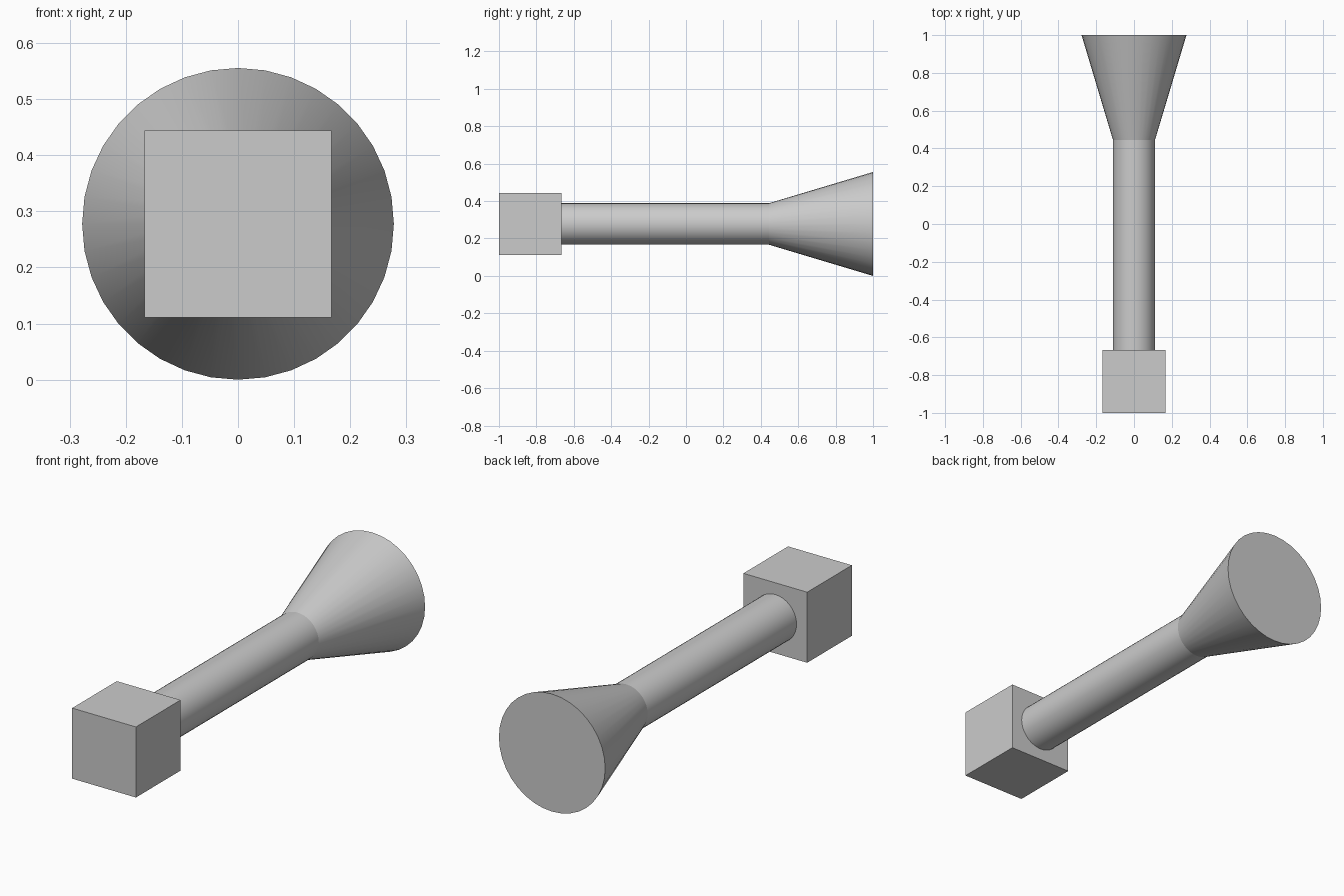
import bpy, bmesh
from math import radians

if "Cube" in bpy.data.objects:
    bpy.data.objects.remove(bpy.data.objects["Cube"])

U = 1 / 18            # base unit of the design
AXIS_Z = 5 * U        # height of the long axis
SIDES = 36


def turned_part(name, y0, y1, r0, r1, cap_end=False):
    """Round part along +y from y0 to y1; only the exposed end is capped."""
    bpy.ops.mesh.primitive_cone_add(
        vertices=SIDES, radius1=r0, radius2=r1, depth=y1 - y0,
        end_fill_type='NGON', location=(0, (y0 + y1) / 2, AXIS_Z),
        rotation=(radians(-90), 0, 0))
    ob = bpy.context.object
    ob.name = name
    bm = bmesh.new()
    bm.from_mesh(ob.data)
    hidden = [f for f in bm.faces if len(f.verts) > 4
              and not (cap_end and f.calc_center_median().z > 0)]
    bmesh.ops.delete(bm, geom=hidden, context='FACES_ONLY')
    bm.to_mesh(ob.data)
    bm.free()
    bpy.ops.object.shade_smooth_by_angle(angle=radians(30))
    return ob


# Cube at the front end
bpy.ops.mesh.primitive_cube_add(size=6 * U, location=(0, -15 * U, AXIS_Z))
bpy.context.object.name = "end_block"

# Straight round rod
turned_part("rod", -12 * U, 8 * U, 2 * U, 2 * U)

# Flared cone with a closed flat back
turned_part("flared_end", 8 * U, 18 * U, 2 * U, 5 * U, cap_end=True)
